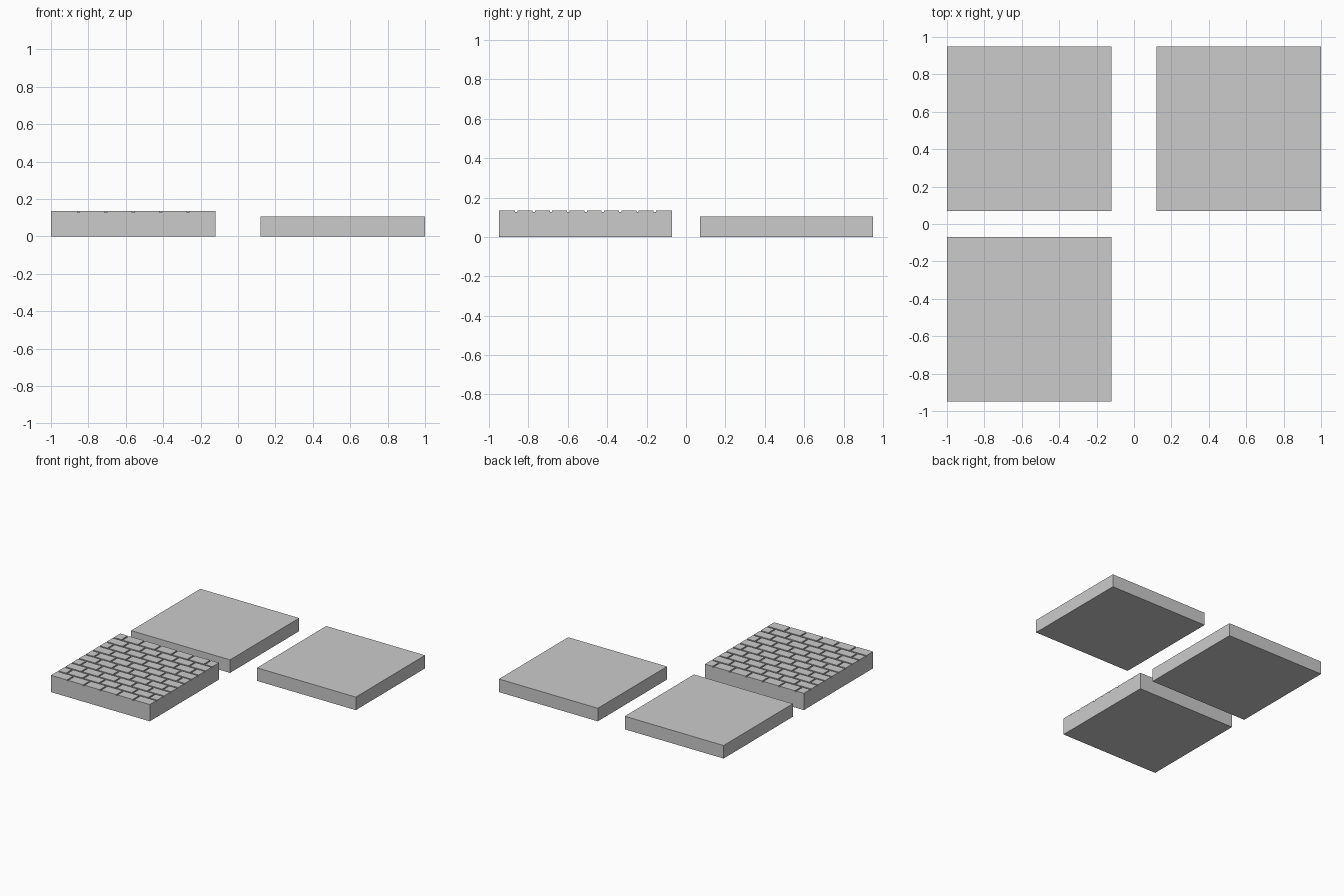
import bpy, bmesh

if "Cube" in bpy.data.objects:
    bpy.data.objects.remove(bpy.data.objects["Cube"])

S = 0.88          # tile side
COLS, ROWS = 6, 10
GAP = 0.012       # joint width
BED, TOP = 0.127, 0.135


def add_box(bm, x0, x1, y0, y1, z0, z1):
    vs = bmesh.ops.create_cube(bm, size=1)["verts"]
    for v in vs:
        v.co.x = x1 if v.co.x > 0 else x0
        v.co.y = y1 if v.co.y > 0 else y0
        v.co.z = z1 if v.co.z > 0 else z0


def make(name, boxes):
    bm = bmesh.new()
    for b in boxes:
        add_box(bm, *b)
    me = bpy.data.meshes.new(name)
    bm.to_mesh(me)
    bm.free()
    ob = bpy.data.objects.new(name, me)
    bpy.context.collection.objects.link(ob)


# plain slabs
make("plain_slab_left", [(-1, -0.12, 0.07, 0.95, 0, 0.105)])
make("plain_slab_right", [(0.12, 1, 0.07, 0.95, 0, 0.105)])

# mortar bed of the paved slab
X, Y = -1, -0.95
make("paving_bed", [(X, X + S, Y, Y + S, 0, BED)])

# running-bond bricks, clipped at the slab edges
w, d = S / COLS, S / ROWS
bricks = []
for r in range(ROWS):
    y0 = r * d + (GAP / 2 if r else 0)
    y1 = (r + 1) * d - (GAP / 2 if r < ROWS - 1 else 0)
    shift = -w / 2 if r % 2 else 0
    for c in range(COLS + r % 2):
        x0 = max(0, shift + c * w + (GAP / 2 if c else 0))
        x1 = shift + (c + 1) * w
        x1 = S if x1 > S - 1e-4 else x1 - GAP / 2
        bricks.append((X + x0, X + x1, Y + y0, Y + y1, BED, TOP))
make("paving_bricks", bricks)
